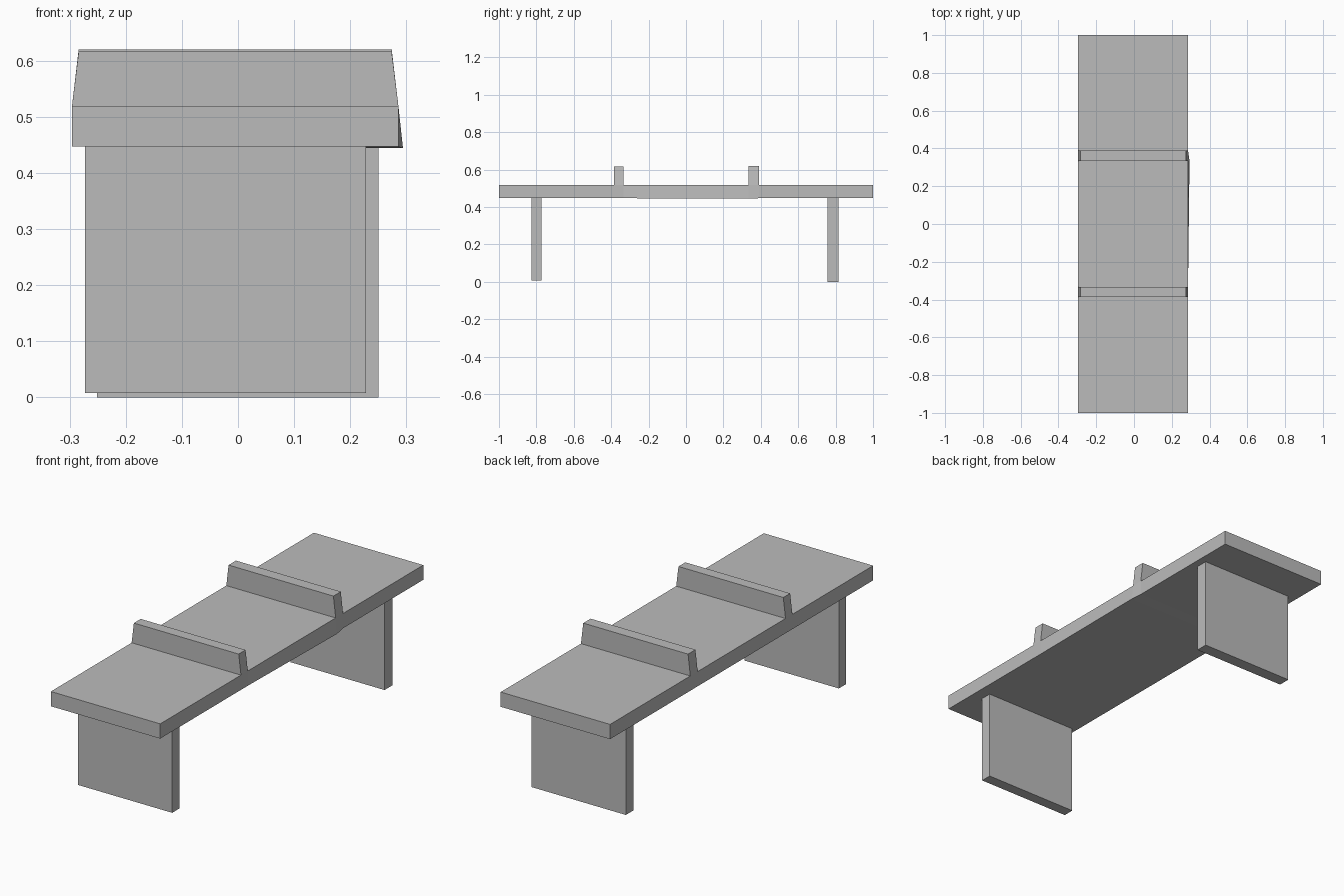
import bpy
import bmesh
from mathutils import Vector

if "Cube" in bpy.data.objects:
    bpy.data.objects.remove(bpy.data.objects["Cube"])

grey = bpy.data.materials.new("plain grey")
grey.diffuse_color = (0.5, 0.5, 0.5, 1)
grey.use_nodes = True
grey.node_tree.nodes["Principled BSDF"].inputs["Base Color"].default_value = grey.diffuse_color

X0, X1 = -0.296, 0.286
Z0, Z1 = 0.447, 0.518


def finish(bm, name):
    bmesh.ops.recalc_face_normals(bm, faces=bm.faces)
    mesh = bpy.data.meshes.new(name)
    bm.to_mesh(mesh)
    bm.free()
    mesh.materials.append(grey)
    obj = bpy.data.objects.new(name, mesh)
    bpy.context.collection.objects.link(obj)
    return obj


# Bench seat: rings of four corners along y, with two raised dividers
stations = [-1.0, -0.386, -0.334, 0.334, 0.39, 1.0]
bm = bmesh.new()
rings = [[bm.verts.new((x, y, z)) for x, z in
          ((X0, Z0), (X1, Z0), (X1, Z1), (X0, Z1))] for y in stations]
tops = []
for a, b in zip(rings, rings[1:]):
    for i in range(4):
        j = (i + 1) % 4
        face = bm.faces.new((a[i], a[j], b[j], b[i]))
        if i == 2:
            tops.append(face)
bm.faces.new(rings[0])
bm.faces.new(rings[-1])
bmesh.ops.recalc_face_normals(bm, faces=bm.faces)

# Slight bulge on the lower right edge
rings[3][1].co = Vector((0.294, 0.334, 0.444))

# Dividers raised from the narrow top strips, tapered toward the top
for strip, height in ((1, 0.616), (3, 0.62)):
    raised = bmesh.ops.extrude_discrete_faces(bm, faces=[tops[strip]])["faces"][0]
    for v in raised.verts:
        v.co.z = height
        v.co.x += 0.012 if v.co.x < 0 else -0.012
finish(bm, "seat_with_dividers")


# Panel legs
def panel(name, lo, hi):
    bm = bmesh.new()
    bmesh.ops.create_cube(bm, size=1)
    lo, hi = Vector(lo), Vector(hi)
    for v in bm.verts:
        v.co = Vector([lo[i] if v.co[i] < 0 else hi[i] for i in range(3)])
    return finish(bm, name)


panel("front_leg", (-0.273, -0.826, 0.008), (0.228, -0.772, Z0))
panel("back_leg", (-0.251, 0.757, 0.0), (0.25, 0.816, Z0))
